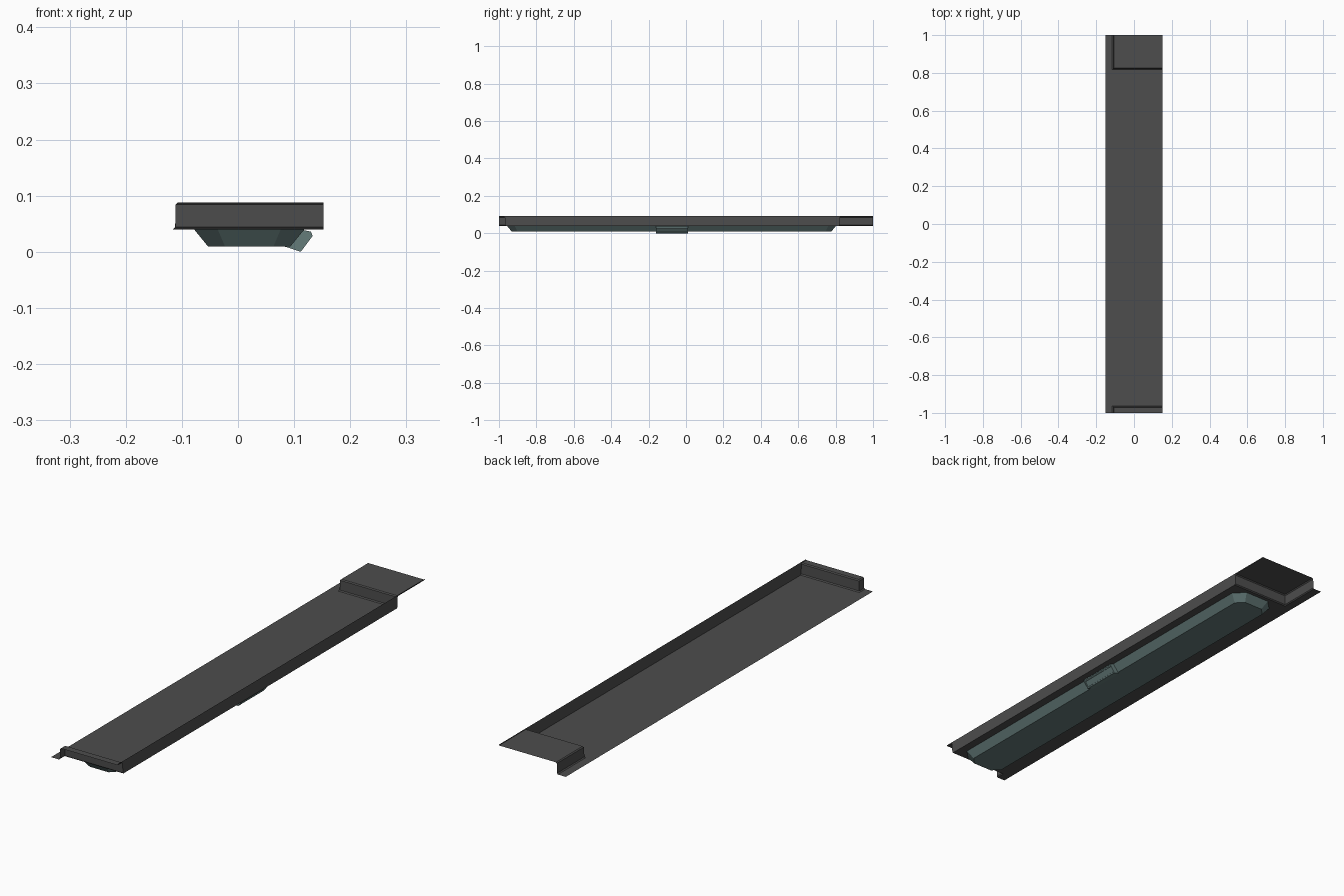
import bpy, bmesh

cube = bpy.data.objects.get("Cube")
if cube:
    bpy.data.objects.remove(cube)


def material(name, rgb):
    m = bpy.data.materials.new(name)
    m.use_nodes = True
    m.diffuse_color = (*rgb, 1)
    m.node_tree.nodes["Principled BSDF"].inputs["Base Color"].default_value = (*rgb, 1)
    return m


def finish(name, bm, mat):
    mesh = bpy.data.meshes.new(name)
    bm.to_mesh(mesh)
    bm.free()
    mesh.materials.append(mat)
    ob = bpy.data.objects.new(name, mesh)
    bpy.context.collection.objects.link(ob)
    return ob


def bridge(bm, a, b, closed=True):
    n = len(a)
    for i in range(n if closed else n - 1):
        j = (i + 1) % n
        bm.faces.new((a[i], a[j], b[j], b[i]))


grey = material("dark grey metal", (0.075, 0.075, 0.075))
teal = material("teal glass", (0.13, 0.20, 0.195))

BASE, LIP, RISE, EDGE = 0.04, 0.092, 0.048, 0.004

# Sheet metal channel: flat floor that steps up into an open recess at each end
across = [(-0.152, 0), (-0.116, 0), (-0.112, EDGE), (-0.111, RISE - EDGE),
          (-0.107, RISE), (0.152, RISE)]
along = [(-1, RISE), (-0.972, RISE), (-0.968, RISE - EDGE), (-0.967, EDGE), (-0.963, 0),
         (0.817, 0), (0.821, EDGE), (0.822, RISE - EDGE), (0.826, RISE), (1, RISE)]
bm = bmesh.new()
columns = [[bm.verts.new((x, y, BASE + min(hx, hy))) for y, hy in along] for x, hx in across]
# Upright wall along the left edge
columns.append([bm.verts.new((across[-1][0], y, LIP)) for y, _ in along])
for a, b in zip(columns, columns[1:]):
    bridge(bm, b, a, closed=False)
finish("metal_channel", bm, grey)


# Diffuser tray with sloped sides and cut corners
def cut_rectangle(bm, x0, x1, y0, y1, c, z):
    pts = [(x0 + c, y0), (x1 - c, y0), (x1, y0 + c), (x1, y1 - c),
           (x1 - c, y1), (x0 + c, y1), (x0, y1 - c), (x0, y0 + c)]
    return [bm.verts.new((x, y, z)) for x, y in pts]


bm = bmesh.new()
rim = cut_rectangle(bm, -0.078, 0.118, -0.957, 0.802, 0.042, BASE - 0.0005)
bottom = cut_rectangle(bm, -0.053, 0.093, -0.932, 0.777, 0.03, 0.009)
bridge(bm, bottom, rim)
bm.faces.new(bottom[::-1])
finish("diffuser_tray", bm, teal)

# Sensor housing on the sloped left side of the tray
profile = [(0.084, 0.009), (0.112, 0.0), (0.133, 0.028), (0.13, 0.036), (0.114, 0.039)]
bm = bmesh.new()
ends = [[bm.verts.new((x, y, z)) for x, z in profile] for y in (-0.16, 0.01)]
bridge(bm, *ends)
bm.faces.new(ends[0][::-1])
bm.faces.new(ends[1])
bmesh.ops.recalc_face_normals(bm, faces=bm.faces)
bm.normal_update()
window = max((f for f in bm.faces if f.normal.x > 0.5), key=lambda f: f.calc_area())
bmesh.ops.inset_region(bm, faces=[window], thickness=0.007)
bmesh.ops.inset_region(bm, faces=[window], thickness=0.001, depth=-0.003)
finish("sensor_housing", bm, teal)
